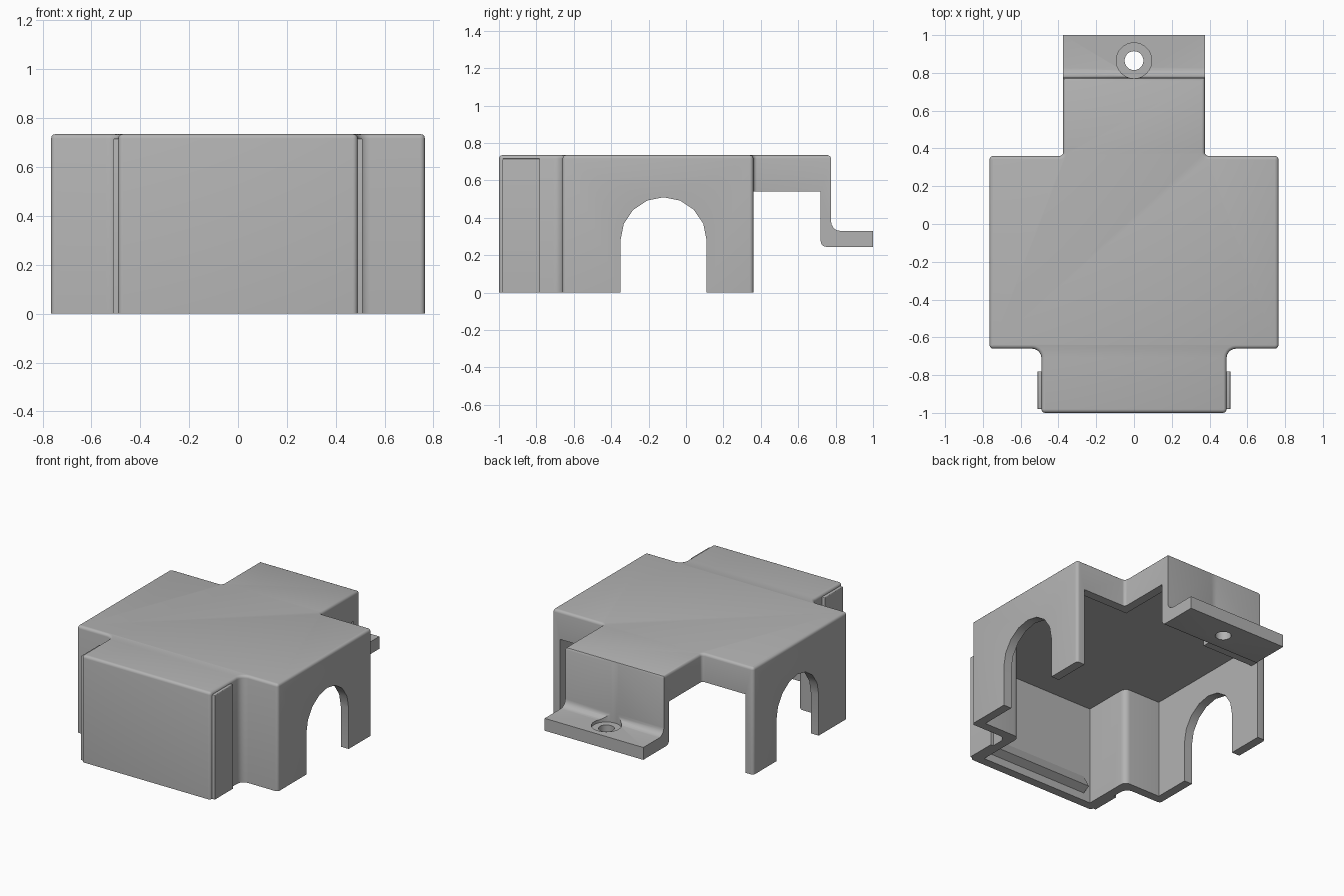
import bpy, bmesh, math
from mathutils import Vector

cube = bpy.data.objects.get("Cube")
if cube:
    bpy.data.objects.remove(cube)

grey = bpy.data.materials.new("plain grey")
grey.use_nodes = True
colour = (0.45, 0.45, 0.45, 1)
grey.diffuse_color = colour
grey.node_tree.nodes["Principled BSDF"].inputs["Base Color"].default_value = colour


def rounded(points, steps=5):
    """Round each right-angled corner (u, v, radius) of an outline."""
    out = []
    for i, (u, v, r) in enumerate(points):
        p = Vector((u, v))
        if r == 0:
            out.append(p)
            continue
        a = (Vector(points[i - 1][:2]) - p).normalized()
        b = (Vector(points[(i + 1) % len(points)][:2]) - p).normalized()
        for k in range(steps + 1):
            t = math.pi / 2 * k / steps
            out.append(p + r * (a + b) - r * (b * math.cos(t) + a * math.sin(t)))
    return out


def prism(name, outline, lo, hi, axis="z", bevel=0):
    """Extrude an outline along z (outline in x, y) or x (outline in y, z)."""
    def place(p, h):
        return (p.x, p.y, h) if axis == "z" else (h, p.x, p.y)
    bm = bmesh.new()
    low = [bm.verts.new(place(p, lo)) for p in outline]
    high = [bm.verts.new(place(p, hi)) for p in outline]
    bm.faces.new(low)
    top = bm.faces.new(high)
    for i in range(len(low)):
        bm.faces.new((low[i - 1], low[i], high[i], high[i - 1]))
    bmesh.ops.recalc_face_normals(bm, faces=bm.faces)
    if bevel:
        bmesh.ops.bevel(bm, geom=list(top.edges), offset=bevel, segments=3,
                        profile=0.5, affect="EDGES")
    mesh = bpy.data.meshes.new(name)
    bm.to_mesh(mesh)
    bm.free()
    mesh.materials.append(grey)
    obj = bpy.data.objects.new(name, mesh)
    bpy.context.collection.objects.link(obj)
    return obj


def mirrored(half):
    """Close a right-hand half outline with its mirror image."""
    return half + [(-x, y, r) for x, y, r in reversed(half)]


def circle(u, v, r, n):
    return [Vector((u + r * math.cos(math.tau * i / n),
                    v + r * math.sin(math.tau * i / n))) for i in range(n)]


def flat(*points):
    return [Vector(p) for p in points]


# Outer body, with the rear arm running the full length
body = prism("cover_shell", rounded(mirrored([
    (0.49, -1, 0.02), (0.49, -0.66, 0.05), (0.765, -0.66, 0.02),
    (0.765, 0.36, 0.02), (0.375, 0.36, 0.02), (0.375, 1, 0)])),
    0, 0.735, bevel=0.018)

cutters = [
    # Hollow inside
    prism("cavity_cutter", rounded(mirrored([
        (0.43, -0.94, 0), (0.43, -0.60, 0.04), (0.705, -0.60, 0),
        (0.705, 0.30, 0), (0.315, 0.30, 0), (0.315, 0.72, 0)])), -1, 0.675),
    # Open rear below the lintel and under the tab
    prism("rear_opening_cutter", rounded([
        (0.2, -1, 0), (0.2, 0.54, 0), (0.72, 0.54, 0), (0.72, 0.245, 0.03),
        (1.1, 0.245, 0), (1.1, -1, 0)]), -0.705, 0.705, "x"),
    # Space above the tab
    prism("tab_step_cutter", rounded([
        (0.755, 0.9, 0), (0.757, 0.736, 0), (0.77, 0.73, 0), (0.776, 0.717, 0),
        (0.776, 0.33, 0.05), (1.1, 0.33, 0), (1.1, 0.9, 0)]), -0.6, 0.6, "x"),
    # Screw seat and hole
    prism("screw_seat_cutter", circle(0, 0.865, 0.094, 32), 0.31, 1),
    prism("screw_hole_cutter", circle(0, 0.865, 0.05, 24), 0, 1),
    # Arched side openings
    prism("arch_cutter", [Vector((-0.12 + 0.23 * math.cos(math.pi * i / 8),
                                  0.28 + 0.23 * math.sin(math.pi * i / 8)))
                          for i in range(9)] + flat((-0.35, -1), (0.11, -1)),
          -1, 1, "x"),
]
bpy.context.view_layer.objects.active = body
for cutter in cutters:
    mod = body.modifiers.new(cutter.name, "BOOLEAN")
    mod.operation = "DIFFERENCE"
    mod.solver = "EXACT"
    mod.object = cutter
    bpy.ops.object.modifier_apply(modifier=mod.name)
    bpy.data.objects.remove(cutter)

# Ribs on both sides of the front block
ribs = []
for side, name in ((1, "left_rib"), (-1, "right_rib")):
    ribs.append(prism(name, flat((side * 0.47, -0.98), (side * 0.51, -0.98),
                                 (side * 0.51, -0.78), (side * 0.47, -0.78)),
                      0, 0.717, bevel=0.006))

# Wedge-shaped catch inside the front wall
catch = prism("front_catch", flat((-0.945, 0.18), (-0.89, 0.08), (-0.945, 0.05)),
              -0.38, 0.38, "x")

bpy.ops.object.select_all(action="DESELECT")
for obj in [body, catch] + ribs:
    obj.select_set(True)
bpy.ops.object.shade_smooth_by_angle(angle=math.radians(35))
